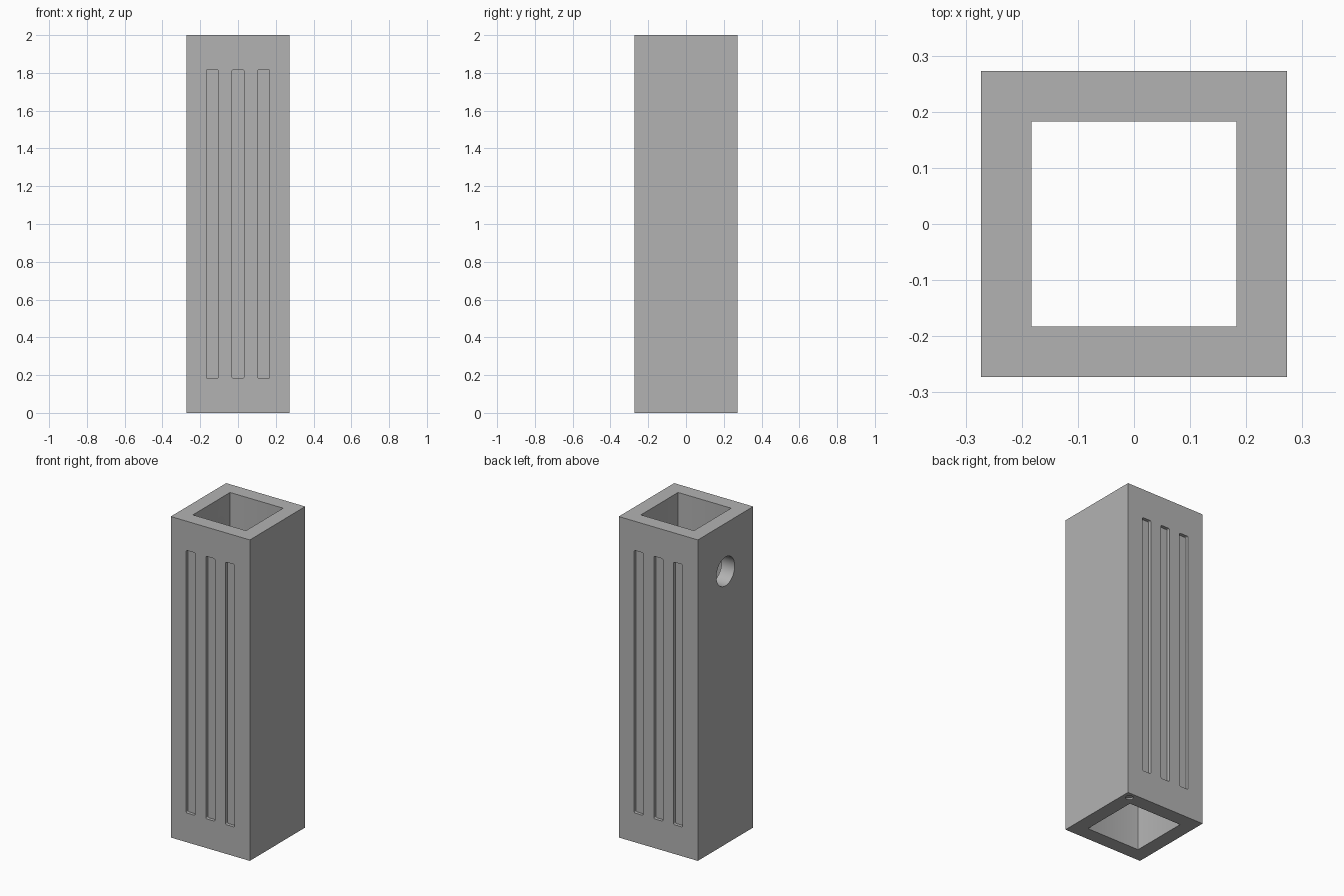
import bpy, bmesh, math
from mathutils import Matrix, Vector

if "Cube" in bpy.data.objects:
    bpy.data.objects.remove(bpy.data.objects["Cube"], do_unlink=True)

HEIGHT = 2.0
WIDTH = 0.545
INNER = 0.366
SLOT_DEPTH = 0.02

grey = bpy.data.materials.new("plain grey")
grey.use_nodes = True
colour = (0.45, 0.45, 0.45, 1)
grey.diffuse_color = colour
grey.node_tree.nodes["Principled BSDF"].inputs["Base Color"].default_value = colour


def to_object(name, bm):
    bmesh.ops.recalc_face_normals(bm, faces=bm.faces)
    mesh = bpy.data.meshes.new(name)
    bm.to_mesh(mesh)
    bm.free()
    mesh.materials.append(grey)
    obj = bpy.data.objects.new(name, mesh)
    bpy.context.collection.objects.link(obj)
    return obj


def box(name, size, centre, axis=2, radius=0):
    """Box whose edges along one axis may be rounded."""
    bm = bmesh.new()
    bmesh.ops.create_cube(bm, size=1)
    bmesh.ops.scale(bm, vec=size, verts=bm.verts)
    if radius:
        edges = [e for e in bm.edges
                 if abs((e.verts[0].co - e.verts[1].co).normalized()[axis]) > 0.9]
        bmesh.ops.bevel(bm, geom=edges, offset=radius, segments=4,
                        profile=0.5, affect='EDGES')
    bmesh.ops.translate(bm, vec=centre, verts=bm.verts)
    return to_object(name, bm)


def cylinder(name, radius, depth, centre, turn=0):
    bm = bmesh.new()
    matrix = Matrix.Translation(Vector(centre)) @ Matrix.Rotation(turn, 4, 'Y')
    bmesh.ops.create_cone(bm, cap_ends=True, segments=48, radius1=radius,
                          radius2=radius, depth=depth, matrix=matrix)
    return to_object(name, bm)


# Square tube body
body = box("square_tube", (WIDTH, WIDTH, HEIGHT), (0, 0, HEIGHT / 2))

# Cavity open at both ends
cutters = [box("cavity_cutter", (INNER, INNER, HEIGHT + 0.2),
               (0, 0, HEIGHT / 2), radius=0.003)]

# Three shallow slots on the front and the back
for side in (-1, 1):
    for column in (-1, 0, 1):
        cutters.append(box("slot_cutter", (0.062, 2 * SLOT_DEPTH, 1.636),
                           (column * 0.136, side * WIDTH / 2, HEIGHT / 2),
                           axis=1, radius=0.008))

# Round hole through the right wall
cutters.append(cylinder("side_hole_cutter", 0.09, 0.2,
                        (-WIDTH / 2, 0, 1.7), math.pi / 2))

# Small blind hole under one corner
cutters.append(cylinder("corner_hole_cutter", 0.022, 0.02, (0.228, 0.232, 0)))

bpy.context.view_layer.objects.active = body
body.select_set(True)
for cutter in cutters:
    cutter.hide_render = True
    mod = body.modifiers.new("cut", 'BOOLEAN')
    mod.operation = 'DIFFERENCE'
    mod.solver = 'EXACT'
    mod.object = cutter
    bpy.ops.object.modifier_apply(modifier=mod.name)
    bpy.data.objects.remove(cutter, do_unlink=True)

bpy.ops.object.shade_smooth_by_angle(angle=math.radians(30))
